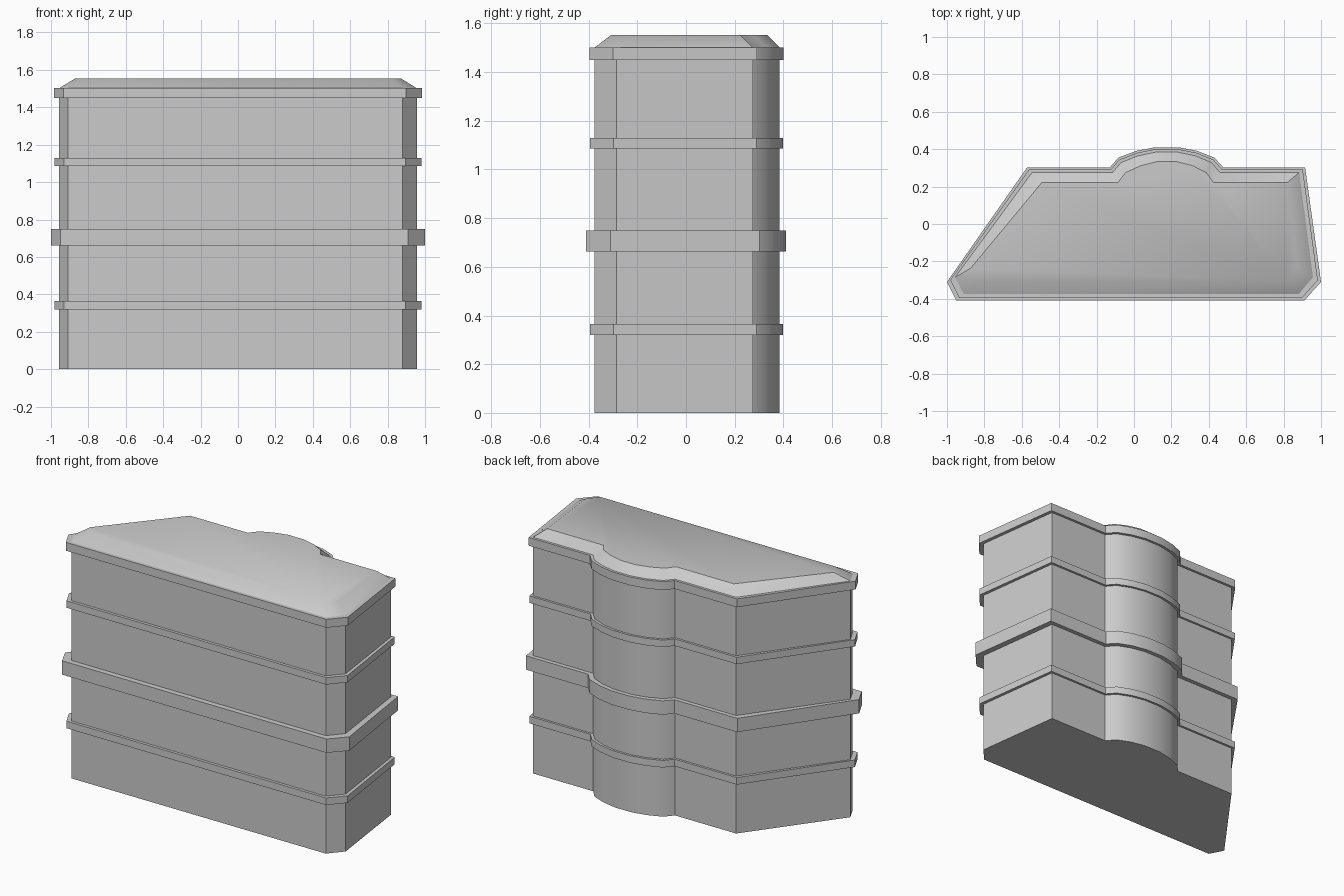
import bpy
import bmesh

if "Cube" in bpy.data.objects:
    bpy.data.objects.remove(bpy.data.objects["Cube"])

# Footprint corners: wall (x, y) and the matching corner of the widest band
WALL = [(-0.91, -0.375), (0.88, -0.375), (0.957, -0.285), (0.883, 0.275),
        (0.46, 0.275), (0.415, 0.328), (0.33, 0.364), (0.235, 0.384),
        (0.115, 0.384), (0.02, 0.364), (-0.07, 0.328), (-0.115, 0.275),
        (-0.545, 0.275), (-0.957, -0.285)]
BAND = [(-0.95, -0.41), (0.91, -0.41), (1.0, -0.31), (0.915, 0.302),
        (0.478, 0.302), (0.43, 0.355), (0.338, 0.391), (0.238, 0.41),
        (0.112, 0.41), (0.012, 0.391), (-0.083, 0.355), (-0.13, 0.302),
        (-0.572, 0.302), (-1.0, -0.31)]


def loft(name, profile, cap_bottom=False, cap_top=False):
    """Sweep a profile of (spread, z) round the footprint; spread 0 = wall, 1 = widest."""
    bm = bmesh.new()
    rings = [[bm.verts.new((w[0] + (b[0] - w[0]) * t, w[1] + (b[1] - w[1]) * t, z))
              for w, b in zip(WALL, BAND)] for t, z in profile]
    n = len(WALL)
    for lo, hi in zip(rings, rings[1:]):
        for i in range(n):
            j = (i + 1) % n
            bm.faces.new((lo[i], lo[j], hi[j], hi[i]))
    if cap_bottom:
        bm.faces.new(rings[0][::-1])
    if cap_top:
        bm.faces.new(rings[-1])
    mesh = bpy.data.meshes.new(name)
    bm.to_mesh(mesh)
    bm.free()
    obj = bpy.data.objects.new(name, mesh)
    bpy.context.collection.objects.link(obj)
    bpy.ops.object.select_all(action='DESELECT')
    obj.select_set(True)
    bpy.context.view_layer.objects.active = obj
    bpy.ops.object.shade_smooth_by_angle(angle=0.62)
    return obj


# Main walls with the bowed rear bay
loft("building_walls", [(0, 0), (0, 1.5)], cap_bottom=True)

# Projecting bands between floors and the cornice
for name, spread, z0, z1 in [("lower_band", 0.53, 0.32, 0.365),
                             ("middle_band", 1.0, 0.662, 0.75),
                             ("upper_band", 0.53, 1.086, 1.13),
                             ("cornice", 0.6, 1.449, 1.502)]:
    loft(name, [(0, z0), (spread, z0), (spread, z1), (0, z1)])

# Sloped roof edge with a flat top
loft("roof", [(0.05, 1.5), (-1.95, 1.553)], cap_top=True)
